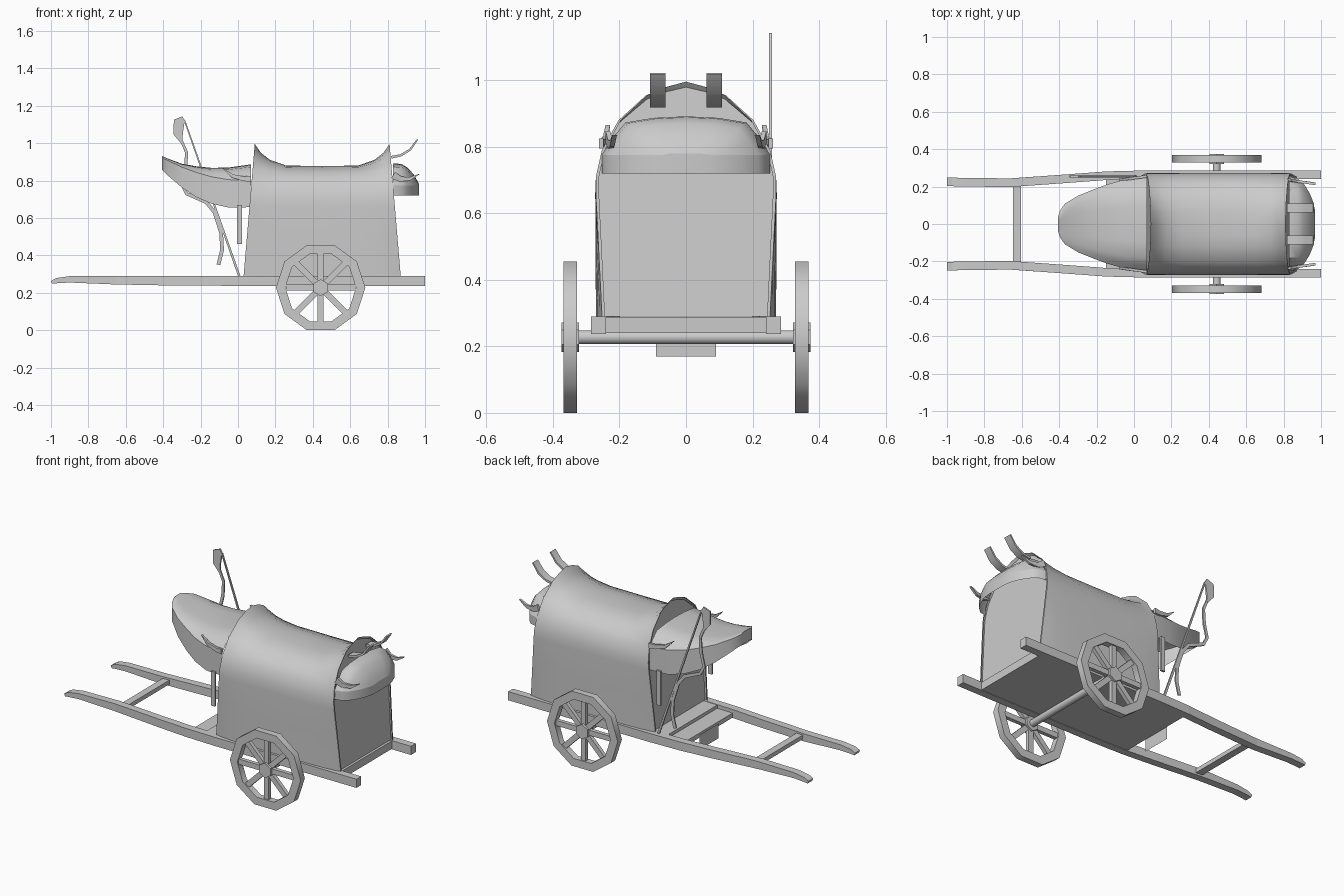
import bpy
import math
from mathutils import Vector

cube = bpy.data.objects.get("Cube")
if cube:
    bpy.data.objects.remove(cube)

GREY = (0.6, 0.6, 0.6, 1.0)
mat = bpy.data.materials.new("plain grey")
mat.use_nodes = True
mat.diffuse_color = GREY
mat.node_tree.nodes["Principled BSDF"].inputs["Base Color"].default_value = GREY


def make(name, verts, faces, smooth=False):
    mesh = bpy.data.meshes.new(name)
    mesh.from_pydata([tuple(v) for v in verts], [], faces)
    mesh.materials.append(mat)
    obj = bpy.data.objects.new(name, mesh)
    bpy.context.scene.collection.objects.link(obj)
    if smooth:
        for p in mesh.polygons:
            p.use_smooth = True
        mesh.set_sharp_from_angle(angle=math.radians(40))
    return obj


def loft(name, rings, closed=True, caps=True, wrap=False, smooth=False):
    """Skin a list of equal cross-sections."""
    n, m = len(rings[0]), len(rings)
    verts = [v for r in rings for v in r]
    faces = []
    for i in range(m if wrap else m - 1):
        j = (i + 1) % m
        for k in range(n if closed else n - 1):
            l = (k + 1) % n
            faces.append((i * n + k, i * n + l, j * n + l, j * n + k))
    if caps and not wrap:
        faces.append(tuple(reversed(range(n))))
        faces.append(tuple(range((m - 1) * n, m * n)))
    return make(name, verts, faces, smooth)


def box(name, x, y, z):
    return loft(name, [[(a, y[0], z[0]), (a, y[1], z[0]), (a, y[1], z[1]), (a, y[0], z[1])] for a in x])


def ribbon(name, pts, widths, depth, smooth=False):
    """Rectangular bar along a path; width lies in the xz plane, depth along y."""
    pts = [Vector(p) for p in pts]
    rings = []
    for i, p in enumerate(pts):
        d = pts[min(i + 1, len(pts) - 1)] - pts[max(i - 1, 0)]
        side = Vector((-d.z, 0, d.x)).normalized() * widths[i] / 2
        dy = Vector((0, depth / 2, 0))
        rings.append([p - side - dy, p - side + dy, p + side + dy, p + side - dy])
    return loft(name, rings, smooth=smooth)


def cylinder(name, x, z, y0, y1, radius, sides, smooth=False):
    ang = [2 * math.pi * (k + 0.5) / sides for k in range(sides)]
    return loft(name, [[(x + radius * math.cos(a), y, z + radius * math.sin(a)) for a in ang]
                       for y in (y0, y1)], smooth=smooth)


def mirrored(half):
    return half + [(x, -y, z) for x, y, z in reversed(half) if y > 0]


# Cabin cover: half section as (y, plain z, flared z)
SECTION = [(0.271, 0.29, 0.29), (0.272, 0.5, 0.5), (0.273, 0.66, 0.66), (0.271, 0.71, 0.71),
           (0.253, 0.78, 0.79), (0.203, 0.84, 0.88), (0.12, 0.87, 0.955),
           (0.06, 0.877, 0.98), (0, 0.878, 0.996)]


def cabin_ring(t, flare, shrink=1.0):
    half = []
    for y, z0, z1 in SECTION:
        z = z0 + (z1 - z0) * flare
        h = (z - 0.29) / 0.71
        front, rear = 0.03 + 0.06 * h, 0.87 - 0.06 * h
        taper = 0.045 * flare * max(0, 0.7 - z)
        half.append((front + (rear - front) * t, (y - taper) * shrink, z))
    return mirrored(half)


STATIONS = [(0, 1), (0.05, 0.6), (0.12, 0.28), (0.24, 0.02), (0.5, 0),
            (0.76, 0.02), (0.88, 0.28), (0.95, 0.6), (1, 1)]
loft("cabin_cover", [cabin_ring(t, f) for t, f in STATIONS], closed=False, caps=False, smooth=True)

# Rims of the cover, and end walls set slightly inside them
for name, edge, t, f in (("front", 0, 0.02, 0.82), ("rear", 1, 0.985, 0.86)):
    loft(name + "_rim", [cabin_ring(edge, 1), cabin_ring(edge, 1, 0.965)], closed=False, caps=False)
    ring = cabin_ring(t, f, 0.98)
    make(name + "_wall", ring, [tuple(range(len(ring)))])

# Awnings: stations as (x, half width, top z, rim z, lower edge z)
ARCH = [(1, 0), (0.88, 0.42), (0.72, 0.84), (0.38, 0.96), (0, 1)]


def awning(name, stations):
    domes, sides = [], []
    for x, w, top, rim, low in stations:
        domes.append(mirrored([(x, w * a, rim + (top - rim) * b) for a, b in ARCH]))
        sides.append([(x, w, rim), (x, w, low)])
    sides += [[(x, -y, z) for x, y, z in pair] for pair in reversed(sides)]
    loft(name, domes, closed=False, caps=False, smooth=True)
    loft(name + "_band", sides, closed=False, caps=False, smooth=True)
    make(name + "_tip", domes[-1], [tuple(range(len(domes[-1])))])


awning("front_awning", [(0.07, 0.25, 0.887, 0.80, 0.658), (-0.05, 0.238, 0.87, 0.805, 0.656),
                        (-0.14, 0.213, 0.868, 0.82, 0.676), (-0.22, 0.183, 0.876, 0.843, 0.71),
                        (-0.30, 0.151, 0.89, 0.872, 0.763), (-0.37, 0.108, 0.916, 0.905, 0.823),
                        (-0.395, 0.072, 0.926, 0.917, 0.848), (-0.407, 0.037, 0.932, 0.926, 0.858)])
awning("rear_awning", [(0.83, 0.253, 0.892, 0.775, 0.72), (0.875, 0.243, 0.889, 0.775, 0.72),
                       (0.905, 0.218, 0.87, 0.775, 0.72), (0.938, 0.168, 0.835, 0.775, 0.72),
                       (0.958, 0.118, 0.80, 0.775, 0.72), (0.968, 0.072, 0.78, 0.775, 0.72)])

CX, CZ, R = 0.442, 0.2275, 0.239
for s in (-1, 1):
    # Long shafts from the pulling grips to the tail
    ribbon("shaft", [(-0.997, s * 0.225, 0.256), (-0.97, s * 0.225, 0.265), (-0.9, s * 0.223, 0.272),
                     (-0.66, s * 0.221, 0.268), (-0.35, s * 0.243, 0.264), (-0.15, s * 0.258, 0.264),
                     (0.05, s * 0.263, 0.264), (1, s * 0.263, 0.264)],
           [0.016, 0.028, 0.034, 0.046, 0.05, 0.052, 0.053, 0.053], 0.046)
    # Curved roof horns and side hooks
    ribbon("roof_horn", [(0.82, s * 0.085, 0.925), (0.87, s * 0.085, 0.935), (0.92, s * 0.085, 0.965),
                         (0.96, s * 0.085, 1.02)], [0.014, 0.013, 0.012, 0.008], 0.048, True)
    ribbon("front_hook", [(0.07, s * 0.255, 0.81), (0.03, s * 0.25, 0.81), (-0.03, s * 0.242, 0.825),
                          (-0.08, s * 0.235, 0.865)], [0.03, 0.026, 0.018, 0.003], 0.014)
    ribbon("rear_hook", [(0.83, s * 0.235, 0.83), (0.87, s * 0.228, 0.808), (0.92, s * 0.222, 0.81),
                         (0.97, s * 0.215, 0.835)], [0.04, 0.028, 0.018, 0.003], 0.014)
    # Hanging strips at the front opening
    box("hanging_strip", (-0.005, 0.022), sorted((s * 0.243, s * 0.255)), (0.46, 0.67))

    # Wheels: ten-sided rim, eight spokes, hub
    rim = []
    for k in range(10):
        a = math.radians(36 * k)
        rim.append([(CX + r * math.cos(a), s * y, CZ + r * math.sin(a))
                    for r, y in ((R, 0.328), (R, 0.368), (R - 0.05, 0.368), (R - 0.05, 0.328))])
    loft("wheel_rim", rim, wrap=True, smooth=True)
    for k in range(8):
        a = math.radians(45 * k)
        d, n = Vector((math.cos(a), 0, math.sin(a))), Vector((-math.sin(a), 0, math.cos(a))) * 0.016
        e = Vector((0, 0.012, 0))
        rings = []
        for r in (0.03, 0.185):
            c = Vector((CX, s * 0.348, CZ)) + d * r
            rings.append([c - n - e, c - n + e, c + n + e, c + n - e])
        loft("wheel_spoke", rings)
    cylinder("wheel_hub", CX, CZ, s * 0.322, s * 0.374, 0.045, 6)

# Axle, floor and front step
cylinder("axle", CX, CZ, -0.33, 0.33, 0.021, 16, True)
box("cart_floor", (0.0, 0.87), (-0.245, 0.245), (0.24, 0.288))
box("front_step", (-0.15, 0.0), (-0.24, 0.24), (0.24, 0.268))
box("step_plank", (-0.045, 0.04), (-0.24, 0.24), (0.268, 0.288))
make("hanging_board", [(-0.155, y, z) for y, z in ((-0.09, 0.17), (0.09, 0.17), (0.09, 0.26), (-0.09, 0.26))],
     [(0, 1, 2, 3)])
box("crossbar", (-0.648, -0.604), (-0.21, 0.21), (0.255, 0.28))

# Whip: straight rod, drooping lash, leaf-shaped end
Y = 0.254
ribbon("whip_rod", [(0.01, Y, 0.28), (-0.285, Y, 1.12)], [0.013, 0.007], 0.01)
ribbon("whip_lash", [(-0.305, Y, 1.02), (-0.275, Y, 0.95), (-0.28, Y, 0.86), (-0.30, Y, 0.78),
                     (-0.275, Y, 0.73), (-0.17, Y, 0.685), (-0.125, Y, 0.63), (-0.09, Y, 0.52),
                     (-0.085, Y, 0.43), (-0.105, Y, 0.35)],
       [0.014, 0.016, 0.018, 0.018, 0.018, 0.02, 0.02, 0.02, 0.02, 0.02], 0.008)
ribbon("whip_leaf", [(-0.29, Y, 1.13), (-0.315, Y, 1.115), (-0.32, Y, 1.05), (-0.30, Y, 1.0)],
       [0.03, 0.06, 0.05, 0.008], 0.01)
